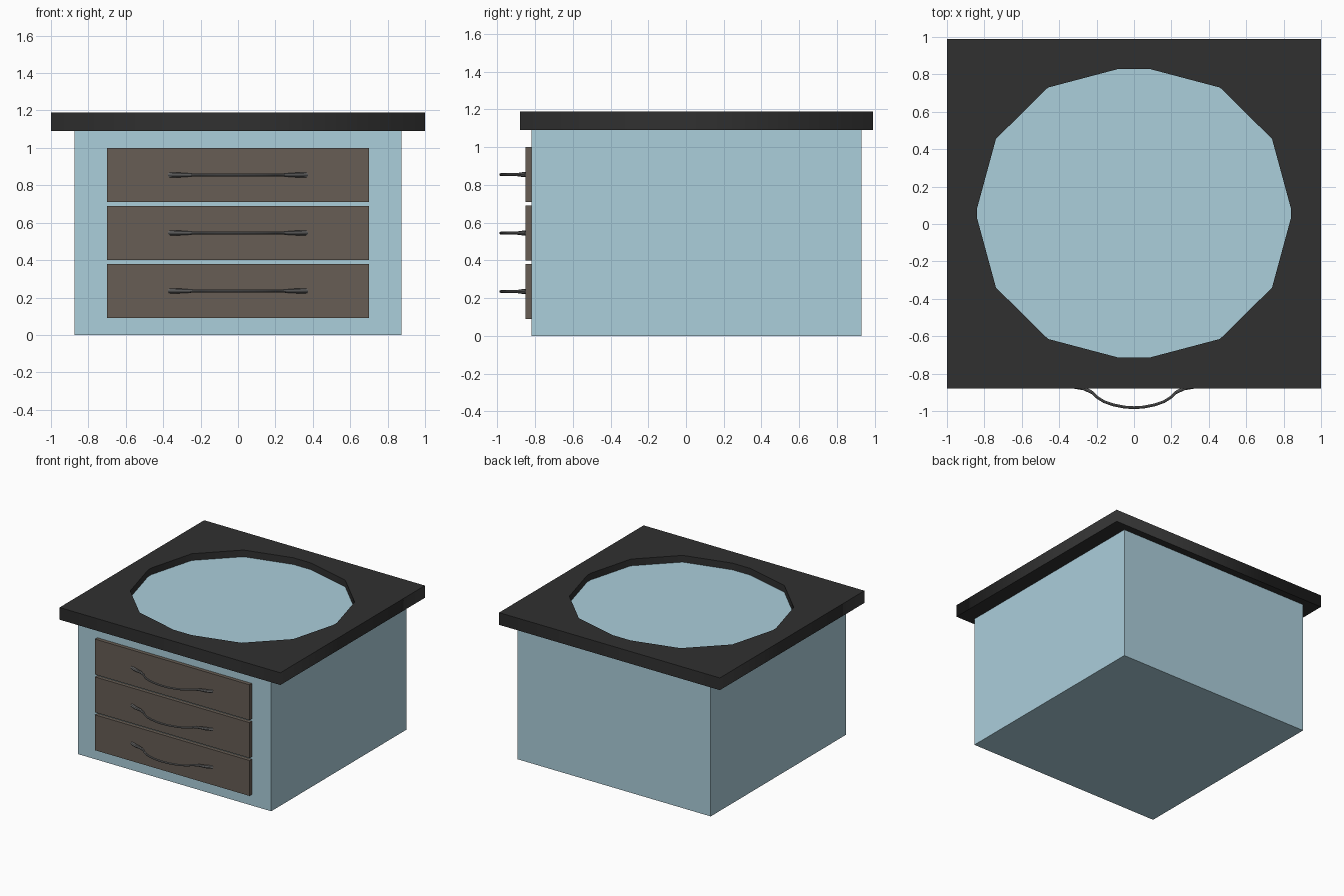
import bpy
import math

if "Cube" in bpy.data.objects:
    bpy.data.objects.remove(bpy.data.objects["Cube"])


def material(name, rgb):
    m = bpy.data.materials.new(name)
    m.diffuse_color = (*rgb, 1)
    m.use_nodes = True
    m.node_tree.nodes["Principled BSDF"].inputs["Base Color"].default_value = m.diffuse_color
    return m


BLUE = material("pale_blue", (0.41, 0.62, 0.71))
DARK = material("dark_stone", (0.03, 0.03, 0.03))
BROWN = material("brown_wood", (0.135, 0.11, 0.09))
METAL = material("grey_metal", (0.15, 0.15, 0.15))


def box(name, lo, hi, mat):
    bpy.ops.mesh.primitive_cube_add(size=1, location=[(a + b) / 2 for a, b in zip(lo, hi)])
    ob = bpy.context.object
    ob.name = name
    ob.scale = [b - a for a, b in zip(lo, hi)]
    bpy.ops.object.transform_apply(location=False, rotation=False, scale=True)
    ob.data.materials.append(mat)
    return ob


def add_poly(curve, pts, cyclic):
    sp = curve.splines.new('POLY')
    sp.points.add(len(pts) - 1)
    for p, co in zip(sp.points, pts):
        p.co = (co[0], co[1], 0, 1)
    sp.use_cyclic_u = cyclic
    return sp


def curve_to_mesh(name, curve, location, mat):
    ob = bpy.data.objects.new(name, curve)
    bpy.context.collection.objects.link(ob)
    ob.location = location
    bpy.ops.object.select_all(action='DESELECT')
    ob.select_set(True)
    bpy.context.view_layer.objects.active = ob
    bpy.ops.object.convert(target='MESH')
    ob = bpy.context.object
    ob.name = name
    ob.data.materials.clear()
    ob.data.materials.append(mat)
    return ob


# Cabinet body, its top reaching partway into the counter opening
box("cabinet_body", (-0.875, -0.82, 0), (0.875, 0.93, 1.135), BLUE)

# Countertop: square slab with a heavily rounded 16-sided opening
top = bpy.data.curves.new("countertop", 'CURVE')
top.dimensions = '2D'
top.fill_mode = 'BOTH'
top.extrude = 0.05
add_poly(top, [(-1, -0.88), (1, -0.88), (1, 0.99), (-1, 0.99)], True)
opening = []
for corner, (cx, cy) in enumerate([(0.08, 0.08), (-0.08, 0.08), (-0.08, 0.035), (0.08, 0.035)]):
    for k in range(4):
        a = math.radians(90 * corner + 30 * k)
        opening.append((cx + 0.76 * math.cos(a), cy + 0.75 * math.sin(a)))
add_poly(top, opening, True)
curve_to_mesh("countertop", top, (0, 0, 1.14), DARK)

# Three drawers, each with a bowed handle that is thicker at its ends
half = [(0.368, -0.845, 1.8), (0.32, -0.868, 1.7), (0.27, -0.878, 1.4), (0.225, -0.9, 1.1),
        (0.195, -0.928, 1), (0.16, -0.95, 1), (0.11, -0.967, 1), (0.05, -0.979, 1)]
path = [(-x, y, r) for x, y, r in half] + [(0, -0.982, 1)] + half[::-1]
for i in range(3):
    z = 0.09 + 0.31 * i
    box(f"drawer_{i + 1}", (-0.70, -0.85, z), (0.70, -0.815, z + 0.29), BROWN)
    c = bpy.data.curves.new("handle", 'CURVE')
    c.dimensions = '3D'
    c.bevel_depth = 0.0075
    c.bevel_resolution = 2
    c.use_fill_caps = True
    sp = add_poly(c, path, False)
    for p, (_, _, r) in zip(sp.points, path):
        p.radius = r
    curve_to_mesh(f"drawer_handle_{i + 1}", c, (0, 0, z + 0.145), METAL)
    bpy.ops.object.shade_smooth_by_angle()
